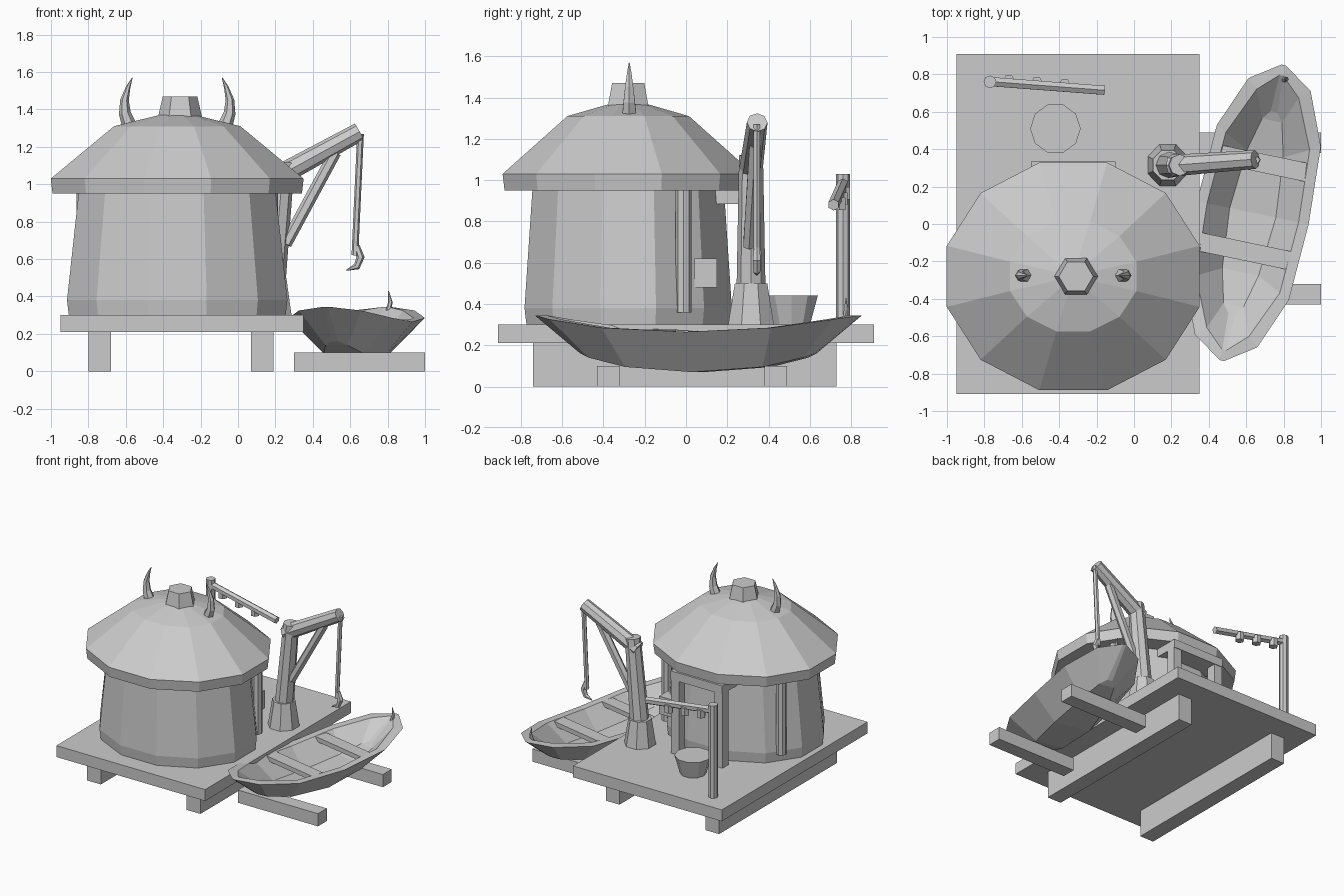
import bpy, bmesh, math
from mathutils import Vector, Matrix

old = bpy.data.objects.get("Cube")
if old:
    bpy.data.objects.remove(old, do_unlink=True)

grey = bpy.data.materials.new("plain_grey")
grey.use_nodes = True
grey.diffuse_color = (0.6, 0.6, 0.6, 1)
grey.node_tree.nodes["Principled BSDF"].inputs["Base Color"].default_value = (0.6, 0.6, 0.6, 1)


def finish(name, bm):
    bmesh.ops.recalc_face_normals(bm, faces=bm.faces)
    mesh = bpy.data.meshes.new(name)
    bm.to_mesh(mesh)
    bm.free()
    mesh.materials.append(grey)
    obj = bpy.data.objects.new(name, mesh)
    bpy.context.collection.objects.link(obj)
    return obj


def box(name, x, y, z, turn=0):
    """Box from (min, max) ranges, optionally turned about its centre."""
    bm = bmesh.new()
    mid = Vector([(a + b) / 2 for a, b in (x, y, z)])
    size = [b - a for a, b in (x, y, z)]
    m = Matrix.Translation(mid) @ Matrix.Rotation(turn, 4, 'Z') @ Matrix.Diagonal((*size, 1))
    bmesh.ops.create_cube(bm, size=1, matrix=m)
    return finish(name, bm)


def bridge(name, loops):
    """Skin a row of equal, even closed loops; cap both ends with ladders of quads."""
    bm = bmesh.new()
    rows = [[bm.verts.new(p) for p in loop] for loop in loops]
    n = len(rows[0])
    for a, b in zip(rows, rows[1:]):
        for i in range(n):
            j = (i + 1) % n
            bm.faces.new((a[i], a[j], b[j], b[i]))
    for row in (rows[0], rows[-1]):
        for i in range(n // 2 - 1):
            bm.faces.new((row[i], row[i + 1], row[n - 2 - i], row[n - 1 - i]))
    return finish(name, bm)


def lathe(name, centre, rings, sides, phase=0.0):
    """Stack of elliptical rings (rx, ry, z)."""
    angles = [phase + math.tau * i / sides for i in range(sides)]
    return bridge(name, [[(centre[0] + rx * math.cos(a), centre[1] + ry * math.sin(a), z)
                          for a in angles] for rx, ry, z in rings])


def limb(name, points, radii, sides=6):
    """Tapered tube through a path."""
    pts = [Vector(p) for p in points]
    loops = []
    for i, p in enumerate(pts):
        t = (pts[min(i + 1, len(pts) - 1)] - pts[max(i - 1, 0)]).normalized()
        ref = Vector((0, 1, 0)) if abs(t.y) < 0.9 else Vector((1, 0, 0))
        u = t.cross(ref).normalized()
        v = t.cross(u)
        loops.append([p + radii[i] * (u * math.cos(a) + v * math.sin(a))
                      for a in (math.tau * k / sides for k in range(sides))])
    return bridge(name, loops)


# Platform and its bearers
box("platform", (-0.95, 0.35), (-0.91, 0.91), (0.21, 0.30))
for side, x in (("right", -0.80), ("left", 0.07)):
    box(f"platform_beam_{side}", (x, x + 0.12), (-0.74, 0.73), (0, 0.21))
for end, y in (("front", -0.43), ("back", 0.38)):
    box(f"boat_beam_{end}", (0.30, 1.0), (y, y + 0.11), (0, 0.10))

# Hut
CX, CY = -0.325, -0.28
STEP = math.radians(15)
lathe("hut_wall", (CX, CY), [(0.60, 0.51, 0.30), (0.61, 0.52, 0.38), (0.545, 0.48, 0.96)], 12, STEP)
lathe("hut_roof", (CX, CY), [(0.69, 0.62, 0.95), (0.70, 0.63, 1.03), (0.35, 0.305, 1.31),
                             (0.10, 0.09, 1.37)], 12, STEP)
lathe("roof_cap", (CX + 0.015, CY), [(0.12, 0.115, 1.35), (0.092, 0.09, 1.47)], 6)

for side, s in (("right", -1), ("left", 1)):
    # Roof horns
    path = [(0.255, 1.31), (0.28, 1.38), (0.282, 1.45), (0.262, 1.52), (0.24, 1.57)]
    limb(f"roof_horn_{side}", [(CX + s * x, CY + 0.005, z) for x, z in path],
         [0.04, 0.032, 0.023, 0.012, 0.002])
    # Wall logs
    limb(f"wall_log_{side}", [(CX + s * 0.50, -0.012, z) for z in (0.36, 0.95)], [0.038, 0.038], 8)
    # Porch posts, standing clear of the wall
    x = CX + s * 0.19
    box(f"porch_post_{side}", (x - 0.035, x + 0.035), (0.255, 0.33), (0.30, 0.89))
box("porch_lintel", (CX - 0.225, CX + 0.225), (0.08, 0.335), (0.885, 0.952))
box("wall_box", (0.0, 0.13), (0.04, 0.15), (0.48, 0.62))

# Crane
lathe("crane_base", (0.18, 0.315), [(0.115, 0.12, 0.30), (0.085, 0.085, 0.50)], 8, STEP * 1.5)
limb("crane_mast", [(0.185, 0.315, 0.48), (0.245, 0.315, 1.12)], [0.07, 0.058], 8)
limb("crane_jib", [(0.20, 0.312, 1.035), (0.648, 0.345, 1.28)], [0.058, 0.05], 8)
limb("crane_brace", [(0.255, 0.305, 0.68), (0.52, 0.335, 1.17)], [0.032, 0.032])
limb("crane_rope", [(0.655, 0.343, 1.27), (0.625, 0.343, 0.62)], [0.018, 0.018])
limb("crane_hook", [(0.635, 0.343, 0.67), (0.655, 0.343, 0.61), (0.635, 0.343, 0.56), (0.58, 0.343, 0.54)],
     [0.016, 0.022, 0.019, 0.003])

# Bucket
lathe("bucket", (-0.42, 0.51), [(0.095, 0.095, 0.30), (0.135, 0.135, 0.44)], 10)

# Hanging rack
limb("rack_post", [(-0.77, 0.76, 0.30), (-0.77, 0.76, 1.03)], [0.034, 0.034], 8)
bar_a, bar_b = Vector((-0.78, 0.762, 0.985)), Vector((-0.16, 0.715, 0.88))
limb("rack_bar", [bar_a, bar_b], [0.028, 0.028])
for i, f in enumerate((0.18, 0.42, 0.66)):
    p = bar_a.lerp(bar_b, f) + Vector((0, 0.012, 0))
    limb(f"rack_peg_{i + 1}", [p, p - Vector((0, 0, 0.06))], [0.033, 0.033])

# Boat, described along its own axis from the middle to one tip
MID = Vector((0.635, 0.06, 0))
TURN = math.radians(-11.8)
to_world = Matrix.Translation(MID) @ Matrix.Rotation(TURN, 4, 'Z')
# rim position, rim half width, rim height, keel position, keel half width, keel height
half = [(0, 0.305, 0.265, 0, 0.14, 0.07),
        (0.42, 0.284, 0.285, 0.34, 0.11, 0.095),
        (0.70, 0.17, 0.325, 0.53, 0.06, 0.14),
        (0.807, 0.012, 0.345, 0.58, 0.02, 0.16)]
stations = [(-s, w, z, -k, b, f) for s, w, z, k, b, f in reversed(half[1:])] + half
hull = []
for s, w, z, k, b, f in stations:
    inner = max(0.01, w - 0.055)
    side = [(b, k, f), (w, s, z), (inner, s * 0.93, z), (b * 0.9, k * 0.95, f + 0.05)]
    loop = side + [(-x, y, h) for x, y, h in reversed(side)]
    hull.append([to_world @ Vector(p) for p in loop])
bridge("boat_hull", hull)

for name, along in (("front", -0.21), ("back", 0.27)):
    c = to_world @ Vector((0, along, 0.258))
    box(f"boat_seat_{name}", (c.x - 0.245, c.x + 0.245), (c.y - 0.05, c.y + 0.05),
        (c.z - 0.018, c.z + 0.018), TURN)
limb("boat_bow_spike", [(0.80, 0.77, 0.31), (0.815, 0.775, 0.37), (0.805, 0.775, 0.43)],
     [0.015, 0.012, 0.002])
